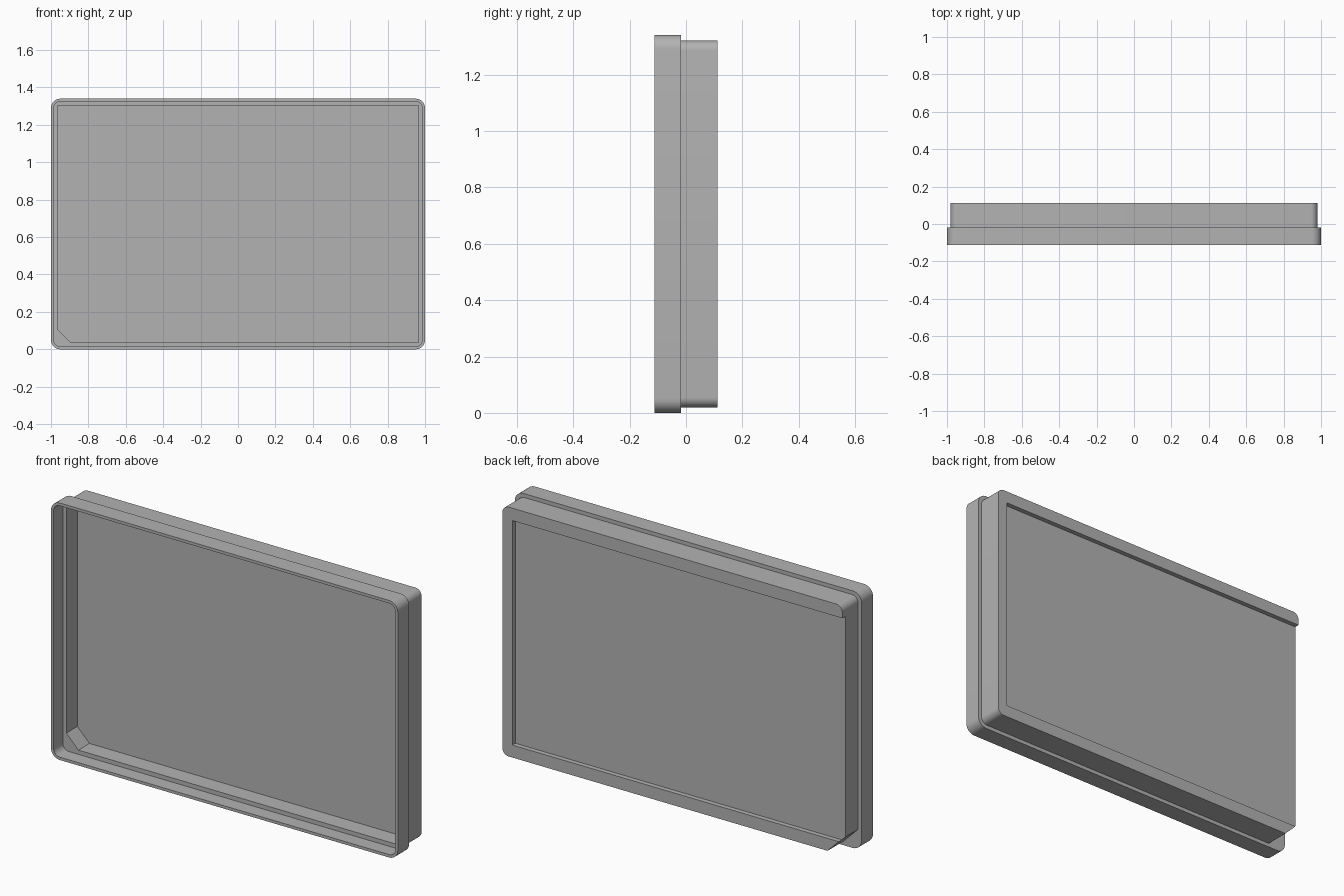
import bpy, bmesh, math

cube = bpy.data.objects.get("Cube")
if cube:
    bpy.data.objects.remove(cube, do_unlink=True)

gray = bpy.data.materials.new("plain_gray")
gray.use_nodes = True
color = (0.45, 0.45, 0.45, 1)
gray.diffuse_color = color
gray.node_tree.nodes["Principled BSDF"].inputs["Base Color"].default_value = color


def outline(x0, x1, z0, z1, radius=0, chamfer=0):
    """Rectangle with rounded corners; the lower -x corner may be chamfered."""
    points = []
    corners = [(x0, z0, 1, 1, 180), (x1, z0, -1, 1, 270),
               (x1, z1, -1, -1, 0), (x0, z1, 1, -1, 90)]
    for i, (x, z, sx, sz, start) in enumerate(corners):
        if i == 0 and chamfer:
            points += [(x, z + chamfer), (x + chamfer, z)]
        elif radius:
            for k in range(9):
                a = math.radians(start + k * 90 / 8)
                points.append((x + sx * radius + radius * math.cos(a),
                               z + sz * radius + radius * math.sin(a)))
        else:
            points.append((x, z))
    return points


def slab(name, points, y0, y1):
    """Extrude an outline from front y0 to back y1."""
    bm = bmesh.new()
    face = bm.faces.new([bm.verts.new((x, y0, z)) for x, z in points])
    ext = bmesh.ops.extrude_face_region(bm, geom=[face])["geom"]
    bmesh.ops.translate(bm, vec=(0, y1 - y0, 0),
                        verts=[v for v in ext if isinstance(v, bmesh.types.BMVert)])
    bmesh.ops.recalc_face_normals(bm, faces=bm.faces)
    mesh = bpy.data.meshes.new(name)
    bm.to_mesh(mesh)
    bm.free()
    mesh.materials.append(gray)
    obj = bpy.data.objects.new(name, mesh)
    bpy.context.collection.objects.link(obj)
    return obj


def combine(body, other, operation):
    """Apply a boolean and discard the second solid."""
    mod = body.modifiers.new(operation, "BOOLEAN")
    mod.operation, mod.solver, mod.object = operation, "EXACT", other
    bpy.context.view_layer.objects.active = body
    bpy.ops.object.modifier_apply(modifier=mod.name)
    bpy.data.objects.remove(other, do_unlink=True)


# Wide front rim and the slimmer body behind it
FRONT, STEP, BACK = -0.112, -0.018, 0.112
tray = slab("tray_shell", outline(-1, 1, 0, 1.34, radius=0.05), FRONT, STEP)
body = slab("rear_body", outline(-0.98, 0.98, 0.02, 1.32, 0.035, 0.085), STEP - 0.01, BACK)
combine(tray, body, "UNION")

# Shallow rim recess, then the deep pocket with one clipped corner
combine(tray, slab("rim_recess", outline(-0.985, 0.985, 0.015, 1.325, 0.035),
                   FRONT - 0.1, -0.036), "DIFFERENCE")
combine(tray, slab("pocket", outline(-0.965, 0.965, 0.037, 1.303, chamfer=0.07),
                   FRONT - 0.1, 0.055), "DIFFERENCE")

# Sliding panel slot in the back, open towards -x
combine(tray, slab("panel_slot", outline(-1.2, 0.923, 0.085, 1.255),
                   0.087, BACK + 0.1), "DIFFERENCE")

bpy.ops.object.select_all(action="DESELECT")
tray.select_set(True)
bpy.context.view_layer.objects.active = tray
bpy.ops.object.shade_smooth_by_angle(angle=math.radians(30))
